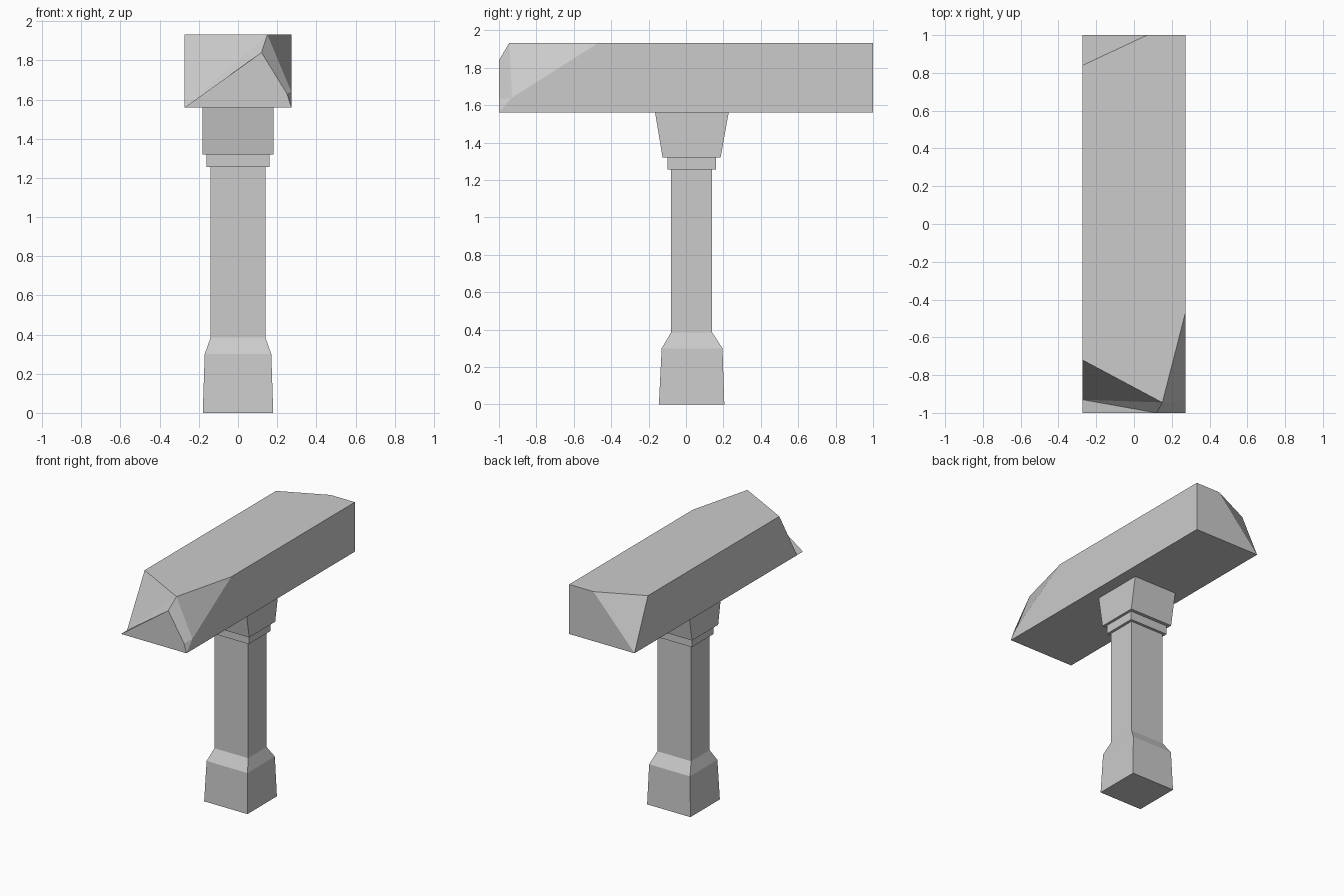
import bpy, bmesh

cube = bpy.data.objects.get("Cube")
if cube:
    bpy.data.objects.remove(cube, do_unlink=True)

stone = bpy.data.materials.new("grey")
stone.use_nodes = True
GREY = (0.6, 0.6, 0.6, 1)
stone.diffuse_color = GREY
stone.node_tree.nodes["Principled BSDF"].inputs["Base Color"].default_value = GREY


def finish(name, bm):
    bmesh.ops.recalc_face_normals(bm, faces=bm.faces)
    mesh = bpy.data.meshes.new(name)
    bm.to_mesh(mesh)
    bm.free()
    mesh.materials.append(stone)
    obj = bpy.data.objects.new(name, mesh)
    bpy.context.collection.objects.link(obj)


def square_loft(name, sections):
    """Stack rectangles given as (z, half width, front y, back y)."""
    bm = bmesh.new()
    rings = [[bm.verts.new(p) for p in
              ((-w, f, z), (w, f, z), (w, b, z), (-w, b, z))]
             for z, w, f, b in sections]
    for low, high in zip(rings, rings[1:]):
        for i in range(4):
            j = (i + 1) % 4
            bm.faces.new((low[i], low[j], high[j], high[i]))
    bm.faces.new(rings[0])
    bm.faces.new(rings[-1])
    finish(name, bm)


# Handle parts, bottom to top
square_loft("handle_pommel", [(0, 0.18, -0.145, 0.205), (0.3, 0.17, -0.13, 0.195),
                              (0.385, 0.14, -0.08, 0.14)])
square_loft("handle_shaft", [(0.385, 0.14, -0.08, 0.14), (1.255, 0.14, -0.08, 0.14)])
square_loft("collar_lip", [(1.255, 0.16, -0.1, 0.16), (1.32, 0.16, -0.1, 0.16)])
square_loft("collar", [(1.32, 0.18, -0.125, 0.185), (1.56, 0.18, -0.165, 0.228)])

# Head: a long block with chipped corners
W, L, LOW, TOP = 0.272, 1.0, 1.56, 1.932
points = {
    "front_r": (-W, -L, LOW), "front_l": (W, -L, LOW),
    "back_r": (-W, L, LOW), "back_l": (W, L, LOW),
    "back_l_top": (W, L, TOP),
    "back_chip_mid": (0.07, L, TOP), "back_chip_side": (-W, 0.84, TOP),
    "notch_top": (-W, -0.72, TOP), "notch_low": (-W, -0.93, LOW),
    "peak": (0.15, -0.945, TOP), "tip": (0.12, -L, 1.84),
    "chip_top": (W, -0.47, TOP), "chip_side": (W, -0.93, 1.64),
    "chip_front": (0.25, -L, 1.63), "chip_low": (W, -0.93, LOW),
}
faces = [
    "front_r front_l chip_front tip",                                     # front
    "back_l back_l_top back_chip_mid back_r",                             # back
    "back_r back_chip_side notch_top notch_low",                          # right
    "back_l back_l_top chip_top chip_side chip_low",                      # left
    "back_l_top back_chip_mid back_chip_side notch_top peak chip_top",    # top
    "front_r front_l chip_low back_l back_r notch_low",                   # underside
    "back_chip_mid back_chip_side back_r",                                # back chip
    "notch_top peak notch_low",                                           # notch
    "peak tip notch_low", "tip front_r notch_low",
    "peak chip_top chip_side",                                            # left chip
    "peak chip_side chip_front tip",
    "chip_front chip_side front_l", "chip_side chip_low front_l",
]
bm = bmesh.new()
verts = {name: bm.verts.new(p) for name, p in points.items()}
for face in faces:
    bm.faces.new([verts[n] for n in face.split()])
finish("head", bm)
